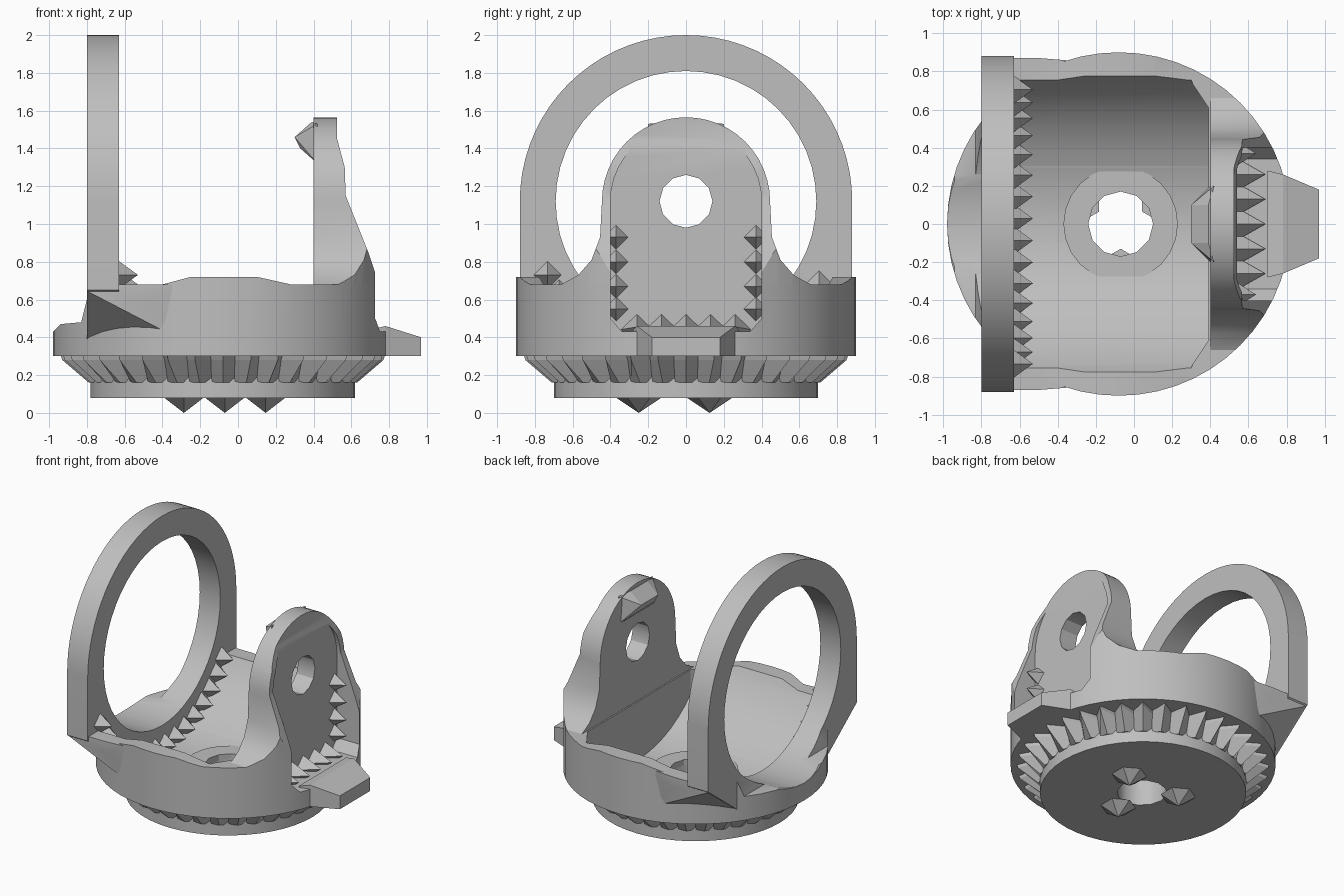
import bpy, bmesh
from math import sin, cos, pi, radians
from mathutils import Vector

if "Cube" in bpy.data.objects:
    bpy.data.objects.remove(bpy.data.objects["Cube"], do_unlink=True)

grey = bpy.data.materials.new("plain grey")
grey.use_nodes = True
grey.diffuse_color = (0.52, 0.52, 0.52, 1)
grey.node_tree.nodes["Principled BSDF"].inputs["Base Color"].default_value = (0.52, 0.52, 0.52, 1)

CX = -0.08      # axis of the round body
AZ = 1.12       # height of the horizontal axis through ring and upright


def finish(name, bm):
    bmesh.ops.recalc_face_normals(bm, faces=bm.faces)
    me = bpy.data.meshes.new(name)
    bm.to_mesh(me)
    bm.free()
    me.materials.append(grey)
    ob = bpy.data.objects.new(name, me)
    bpy.context.collection.objects.link(ob)
    return ob


def prism(name, pts, axis, a, b):
    """Extrude a 2D outline along an axis from a to b."""
    place = {"x": lambda p, t: (t, p[0], p[1]),
             "y": lambda p, t: (p[0], t, p[1]),
             "z": lambda p, t: (p[0], p[1], t)}[axis]
    bm = bmesh.new()
    low = [bm.verts.new(place(p, a)) for p in pts]
    high = [bm.verts.new(place(p, b)) for p in pts]
    bm.faces.new(low)
    bm.faces.new(high)
    n = len(pts)
    for i in range(n):
        j = (i + 1) % n
        bm.faces.new((low[i], low[j], high[j], high[i]))
    return finish(name, bm)


def arc(cx, cy, r, start, end, n):
    return [(cx + r * cos(radians(start + (end - start) * i / n)),
             cy + r * sin(radians(start + (end - start) * i / n))) for i in range(n + 1)]


def circle(cx, cy, r, n):
    return arc(cx, cy, r, 0, 360, n)[:-1]


def mirrored(half):
    """Close an outline given by its right half, from bottom to top."""
    return half + [(-u, v) for u, v in reversed(half) if abs(u) > 1e-4]


def hull(name, pts):
    bm = bmesh.new()
    for p in pts:
        bm.verts.new(p)
    bmesh.ops.convex_hull(bm, input=bm.verts)
    return finish(name, bm)


def boolean(ob, tool, op="DIFFERENCE"):
    m = ob.modifiers.new("cut", "BOOLEAN")
    m.operation, m.solver, m.object = op, "EXACT", tool
    bpy.context.view_layer.objects.active = ob
    bpy.ops.object.modifier_apply(modifier=m.name)


def spikes(name, items, sides=4):
    """Low pyramids: each item is base centre, direction, base radius, height."""
    bm = bmesh.new()
    for pos, way, r, h in items:
        way = Vector(way).normalized()
        mat = way.to_track_quat("Z", "Y").to_matrix().to_4x4()
        mat.translation = Vector(pos) + way * h / 2
        bmesh.ops.create_cone(bm, cap_ends=True, segments=sides, radius1=r,
                              radius2=0, depth=h, matrix=mat)
    return finish(name, bm)


# Round body, trimmed to the side silhouette
body = prism("body_wall", circle(CX, 0, 0.9, 56), "z", 0.3, 0.8)
outline = [(-1.1, 0.2), (-1.1, 0.43), (-0.98, 0.43), (-0.94, 0.47), (-0.83, 0.48),
           (-0.8, 0.6), (-0.8, 0.68), (-0.4, 0.68), (-0.25, 0.72), (0.1, 0.72),
           (0.28, 0.68), (1, 0.68), (1, 0.2)]
trim = prism("trim", outline, "y", -1, 1)
boolean(body, trim, "INTERSECT")

# Filled corners under the ring
corners = []
for side, s in (("left", 1), ("right", -1)):
    corners.append(hull(side + "_corner", [
        (-0.79, s * 0.45, 0.68), (-0.79, s * 0.87, 0.68), (-0.5, s * 0.87, 0.68),
        (-0.25, s * 0.85, 0.68), (-0.79, s * 0.5, 0.36), (-0.25, s * 0.82, 0.36),
        (-0.79, s * 0.87, 0.64), (-0.5, s * 0.87, 0.6)]))

# Base disk and the toothed collar above it
base = prism("base_disk", circle(CX, 0, 0.7, 48), "z", 0.08, 0.31)
bm = bmesh.new()
teeth = 36
rows = []
for z, r_out, r_in in ((0.16, 0.71, 0.69), (0.28, 0.85, 0.73), (0.31, 0.86, 0.75)):
    row = []
    for i in range(teeth * 2):
        r = r_in if i % 2 else r_out
        a = pi * i / teeth
        row.append(bm.verts.new((CX + r * cos(a), r * sin(a), z)))
    rows.append(row)
for lo, hi in zip(rows, rows[1:]):
    for i in range(teeth * 2):
        j = (i + 1) % (teeth * 2)
        bm.faces.new((lo[i], lo[j], hi[j], hi[i]))
bm.faces.new(rows[0])
bm.faces.new(rows[-1])
collar = finish("toothed_collar", bm)

# Tall ring
ring = prism("tall_ring", mirrored([(0.5, 0.36), (0.88, 0.65)] + arc(0, AZ, 0.88, 0, 90, 18)),
             "x", -0.8, -0.63)

# Upright with a rounded head and flared foot
upright = prism("upright", mirrored([(0.66, 0.5), (0.66, 0.68), (0.57, 0.73), (0.5, 0.81),
                                     (0.455, 0.93)] + arc(0, AZ, 0.445, 0, 90, 12)),
                "x", 0.3, 1)
slope = prism("slope", [(0.4, 0.4), (0.4, 1.7), (0.525, 1.7), (0.525, 1.45), (0.565, 1.3),
                        (0.57, 1.15), (0.63, 1.0), (0.69, 0.85), (0.74, 0.7), (0.8, 0.4)],
              "y", -1, 1)
shell = prism("shell", circle(CX, 0, 0.9, 56), "z", 0.2, 1.8)
boolean(upright, slope, "INTERSECT")
boolean(upright, shell, "INTERSECT")

# Raised boss on the cavity floor
boss = prism("floor_boss", circle(CX + 0.01, 0, 0.3, 24), "z", 0.15, 0.29)

# Trough shaped cavity, clipped at its far corners
cavity = prism("cavity", circle(0, AZ, 0.875, 56), "x", -0.63, 0.39)
clip = prism("clip", [(-0.7, -1), (0.2, -1), (0.31, -0.73), (0.41, -0.58), (0.41, 0.58),
                      (0.31, 0.73), (0.2, 1), (-0.7, 1)], "z", 0, 2.2)
boolean(cavity, clip, "INTERSECT")
ring_hole = prism("ring_hole", circle(0, AZ, 0.69, 48), "x", -1.2, -0.6)
recess = prism("recess", mirrored([(0.34, 0.43), (0.4, 0.5)] + arc(0, AZ, 0.4, 0, 90, 10)),
               "x", 0.54, 1.3)
eye = prism("eye", circle(0, AZ, 0.14, 12), "x", 0.2, 1)
bore = prism("bore", circle(CX + 0.01, 0, 0.17, 12), "z", -0.2, 0.6)

for part in [body, base, collar] + corners:
    boolean(part, cavity)
for part in [body, ring] + corners:
    boolean(part, ring_hole)
for part in (body, upright):
    boolean(part, recess)
boolean(upright, eye)
for part in (base, collar, boss):
    boolean(part, bore)
for tool in (trim, slope, shell, cavity, clip, ring_hole, recess, eye, bore):
    bpy.data.objects.remove(tool, do_unlink=True)

# Tab at the foot of the upright
tab = hull("tab", [(x, s * y, z) for s in (1, -1) for x, y, z in (
    (0.7, 0.28, 0.3), (0.7, 0.28, 0.44), (0.78, 0.26, 0.3), (0.78, 0.26, 0.46),
    (0.97, 0.18, 0.3), (0.97, 0.18, 0.4))])

# Small nub on the head of the upright
nub = hull("head_nub", [(x, s * y, z) for s in (1, -1) for x, y, z in (
    (0.42, 0.2, 1.53), (0.42, 0.22, 1.32), (0.30, 0.1, 1.46), (0.33, 0.1, 1.40),
    (0.39, 0.1, 1.54))])

# Feet: three points below the disk
feet = spikes("feet", [((-0.07 + 0.25 * cos(radians(a)), 0.25 * sin(radians(a)), 0.08),
                        (0, 0, -1), 0.12, 0.08) for a in (30, 150, 270)], 6)

# Ragged edge where ring meets cavity
angles = [radians(-152 + 8 * i) for i in range(16)]
ring_teeth = spikes("ring_teeth", [
    ((-0.64, 0.83 * cos(a), AZ + 0.83 * sin(a)), (1, 0, 0), 0.08, 0.11) for a in angles])

# Ragged edges in the recess
recess_teeth = spikes("recess_teeth", [
    ((0.53, s * 0.37, z), (1, 0, 0), 0.07, 0.11)
    for s in (1, -1) for z in (0.55, 0.67, 0.8, 0.93)] + [
    ((0.53, y, 0.44), (1, 0, 0.1), 0.09, 0.16) for y in (-0.26, -0.13, 0, 0.13, 0.26)])

# Smooth curved walls, sharp edges elsewhere
bpy.ops.object.select_all(action="DESELECT")
for ob in [body, base, ring, upright, boss] + corners:
    ob.select_set(True)
    bpy.context.view_layer.objects.active = ob
bpy.ops.object.shade_smooth_by_angle(angle=radians(30))
